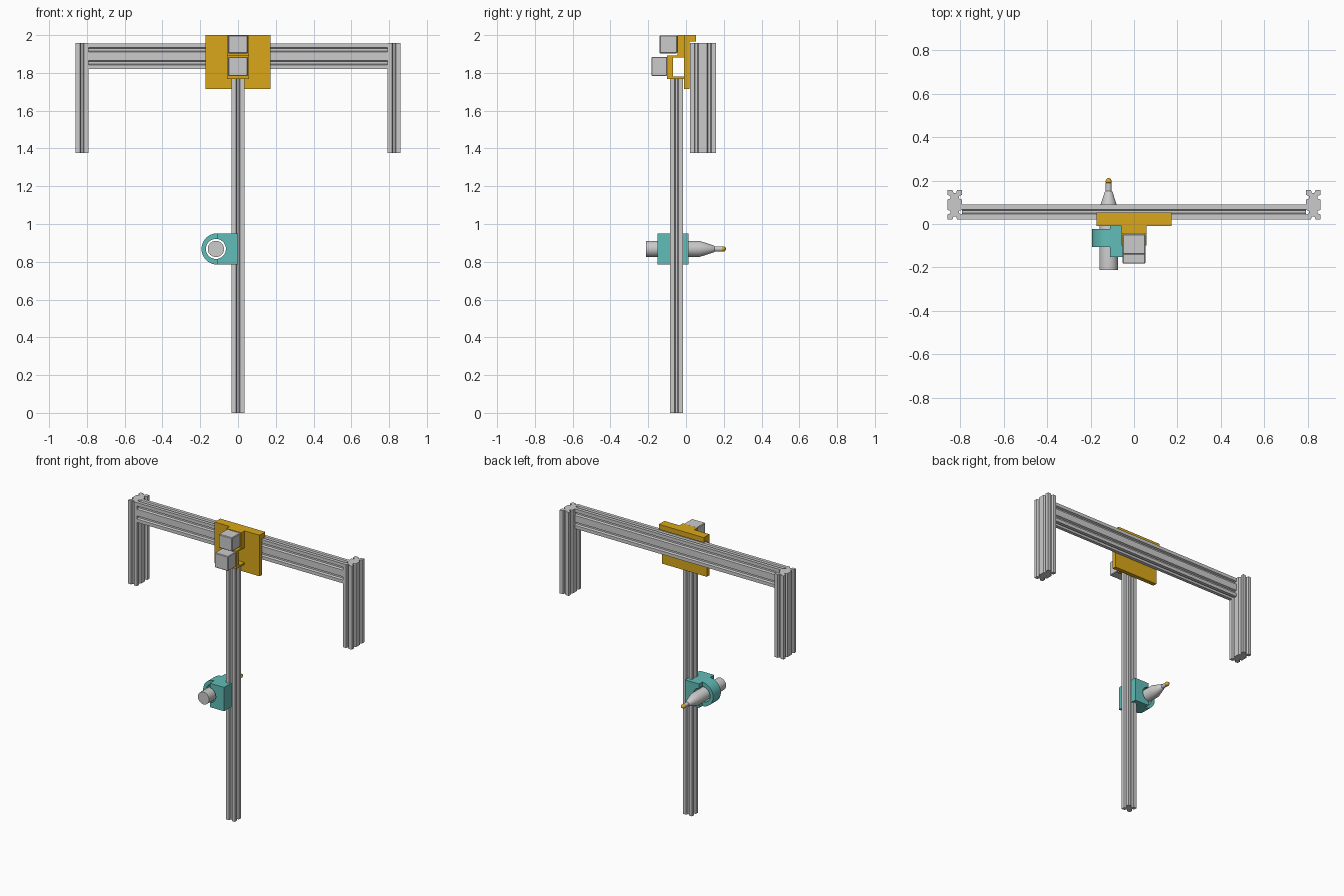
import bpy, bmesh
from math import sin, cos, pi, acos
from mathutils import Vector

if "Cube" in bpy.data.objects:
    bpy.data.objects.remove(bpy.data.objects["Cube"])


def material(name, rgb):
    m = bpy.data.materials.new(name)
    m.diffuse_color = (*rgb, 1)
    m.use_nodes = True
    m.node_tree.nodes["Principled BSDF"].inputs["Base Color"].default_value = m.diffuse_color
    return m


GOLD = material("gold", (0.70, 0.39, 0.01))
TEAL = material("teal", (0.12, 0.51, 0.48))


def finish(bm, name, mat=None):
    bmesh.ops.recalc_face_normals(bm, faces=bm.faces)
    me = bpy.data.meshes.new(name)
    bm.to_mesh(me)
    bm.free()
    ob = bpy.data.objects.new(name, me)
    bpy.context.collection.objects.link(ob)
    if mat:
        me.materials.append(mat)
    return ob


def smooth(ob):
    bpy.ops.object.select_all(action='DESELECT')
    ob.select_set(True)
    bpy.context.view_layer.objects.active = ob
    bpy.ops.object.shade_smooth_by_angle(angle=0.6)


def prism(name, pts, axis, a, b, mat=None):
    """Extrude a 2D outline along an axis; the outline uses the other two axes in order."""
    def place(p, t):
        v = list(p)
        v.insert("xyz".index(axis), t)
        return Vector(v)
    bm = bmesh.new()
    face = bm.faces.new([bm.verts.new(place(p, a)) for p in pts])
    res = bmesh.ops.extrude_face_region(bm, geom=[face])
    move = place((0, 0), b - a)
    bmesh.ops.translate(bm, vec=move, verts=[g for g in res["geom"] if isinstance(g, bmesh.types.BMVert)])
    # keep the starting cap so the solid is closed
    if not face.is_valid:
        bmesh.ops.holes_fill(bm, edges=bm.edges)
    return finish(bm, name, mat)


def rect(x0, x1, y0, y1):
    return [(x0, y0), (x1, y0), (x1, y1), (x0, y1)]


def slotted(cx, cy, nx, ny, u=0.0686):
    """Aluminium rail outline: nx by ny units with one tapered slot per unit on each side."""
    w, h = nx * u, ny * u
    corners = [(-w/2, -h/2, 1, 0, nx), (w/2, -h/2, 0, 1, ny),
               (w/2, h/2, -1, 0, nx), (-w/2, h/2, 0, -1, ny)]
    pts = []
    for x, y, dx, dy, n in corners:
        pts.append((cx + x, cy + y))
        for i in range(n):
            for off, depth in ((-.011, 0), (-.006, .014), (.006, .014), (.011, 0)):
                t = (i + .5) * u + off
                pts.append((cx + x + dx*t - dy*depth, cy + y + dy*t + dx*depth))
    return pts


def arc(cx, cz, r, a0, a1, n=24):
    return [(cx + r*cos(a0 + (a1-a0)*i/n), cz + r*sin(a0 + (a1-a0)*i/n)) for i in range(n + 1)]


def lathe(name, profile, x, z, mat=None, n=40):
    """Revolve (radius, y) points around a line parallel to y."""
    bm = bmesh.new()
    rings = [[bm.verts.new((x + r*cos(2*pi*i/n), y, z + r*sin(2*pi*i/n))) for i in range(n)]
             for r, y in profile]
    for p, q in zip(rings, rings[1:]):
        for i in range(n):
            bm.faces.new((p[i], p[(i+1) % n], q[(i+1) % n], q[i]))
    bm.faces.new(rings[0])
    bm.faces.new(rings[-1])
    ob = finish(bm, name, mat)
    smooth(ob)
    return ob


# Fixed frame: two legs and the cross beam
for side, s in (("left", -1), ("right", 1)):
    prism(side + "_leg", slotted(s * 0.826, 0.089, 1, 2), "z", 1.377, 1.957)
prism("cross_beam", slotted(0.056, 1.888, 1, 2), "x", -0.792, 0.792)

# Vertical column hanging from the carriage
prism("column", slotted(0, -0.05, 1, 1), "z", 0, 1.768)

# Carriage: hooked plate, motor mount block and open bracket
prism("carriage_plate", [(-.01, 1.715), (.019, 1.715), (.019, 1.965), (.052, 1.965), (.052, 2), (-.01, 2)],
      "x", -0.173, 0.173, GOLD)
prism("motor_mount", rect(-.046, -.01, 1.893, 2.0), "x", -0.057, 0.057, GOLD)
prism("motor_bracket", [(-.01, 1.767), (-.10, 1.767), (-.10, 1.893), (-.01, 1.893),
                        (-.01, 1.882), (-.068, 1.882), (-.068, 1.78), (-.01, 1.78)],
      "x", -0.057, 0.057, GOLD)

# Motors
for name, y0, y1, z0, z1 in (("upper_motor", -.14, -.046, 1.903, 1.998),
                             ("lower_motor", -.183, -.10, 1.783, 1.885)):
    ob = prism(name, rect(-.052, .052, z0, z1), "y", y0, y1)
    bev = ob.modifiers.new("edge_chamfer", 'BEVEL')
    bev.width, bev.segments = 0.004, 1

# Tool clamp: block gripping the column, plus a half ring around the spindle
SPLIT, TX, TZ, HOLE, OUT = -0.11, -0.117, 0.868, 0.053, 0.083
a = acos((SPLIT - TX) / HOLE)
prism("clamp_block", [(SPLIT, TZ - OUT), (0, TZ - OUT), (0, TZ + OUT), (SPLIT, TZ + OUT)]
      + arc(TX, TZ, HOLE, a, -a), "y", -0.152, 0.013, TEAL)
ring = prism("clamp_ring", arc(SPLIT, TZ, OUT, pi/2, 1.5*pi) + arc(TX, TZ, HOLE, 2*pi - a, a, 36),
             "y", -0.107, -0.022, TEAL)
for ob in (ring, bpy.data.objects["clamp_block"]):
    smooth(ob)

# Spindle and its tip
lathe("spindle", [(.043, -.212), (.043, .07), (.018, .148), (.014, .152), (.014, .19)], TX, TZ)
lathe("spindle_tip", [(.011, .188), (.014, .191), (.014, .2), (.009, .208), (.003, .212)], TX, TZ, GOLD)
